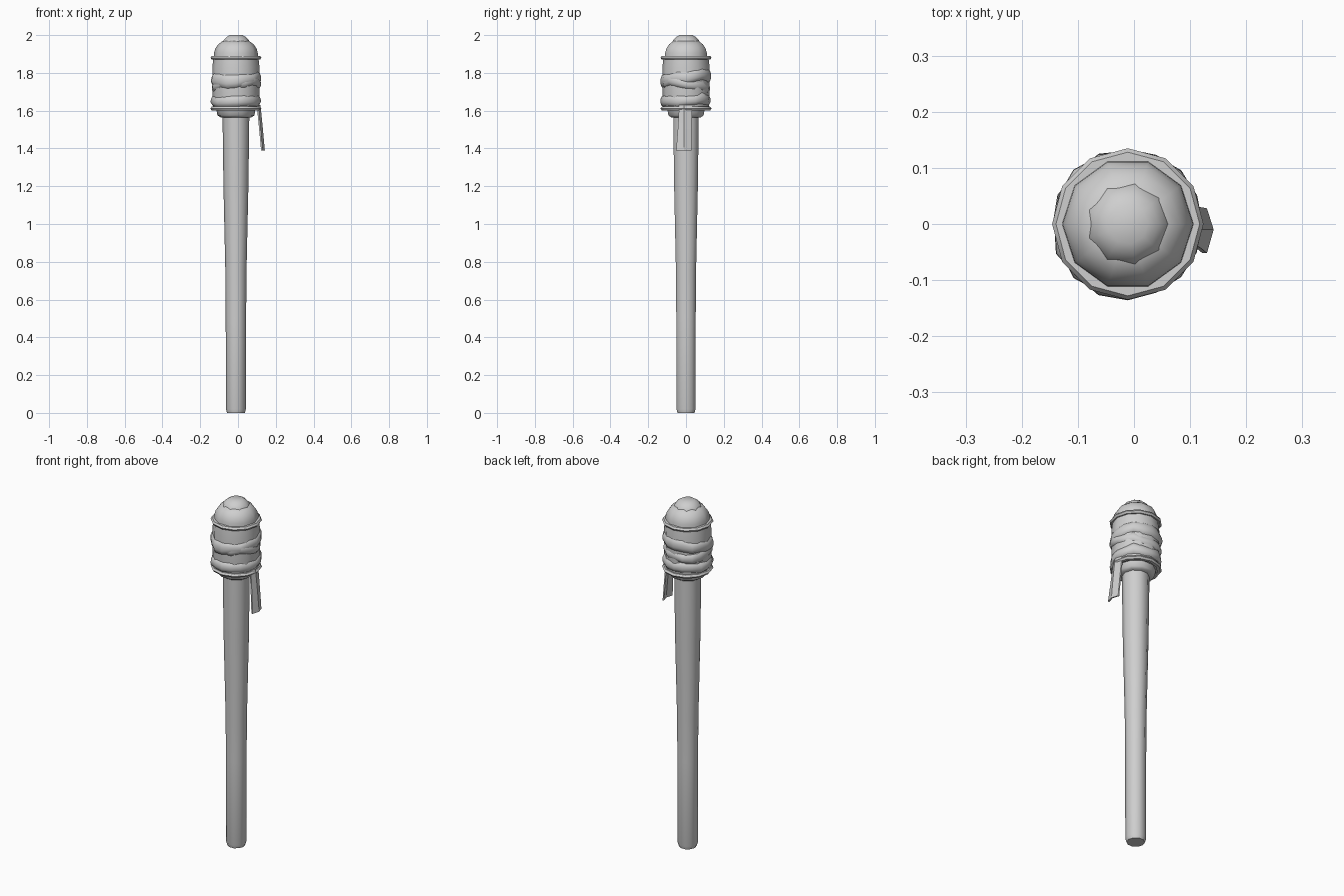
import bpy, bmesh, math, random
from mathutils import Vector

random.seed(4)
cube = bpy.data.objects.get("Cube")
if cube:
    bpy.data.objects.remove(cube, do_unlink=True)

AXIS_X = -0.011

grey = bpy.data.materials.new("plain grey")
grey.use_nodes = True
grey.diffuse_color = (0.62, 0.62, 0.62, 1)
grey.node_tree.nodes["Principled BSDF"].inputs["Base Color"].default_value = grey.diffuse_color


def finish(name, bm, angle=50):
    bmesh.ops.recalc_face_normals(bm, faces=bm.faces)
    mesh = bpy.data.meshes.new(name)
    bm.to_mesh(mesh)
    bm.free()
    mesh.materials.append(grey)
    ob = bpy.data.objects.new(name, mesh)
    bpy.context.collection.objects.link(ob)
    bpy.ops.object.select_all(action='DESELECT')
    ob.select_set(True)
    bpy.context.view_layer.objects.active = ob
    bpy.ops.object.shade_smooth_by_angle(angle=math.radians(angle))
    return ob


def loft(name, rings, closed=False, angle=50):
    """Skin a list of point rings; cap the ends, or join last to first."""
    bm = bmesh.new()
    loops = [[bm.verts.new(p) for p in ring] for ring in rings]
    n = len(loops[0])
    pairs = list(zip(loops, loops[1:]))
    if closed:
        pairs.append((loops[-1], loops[0]))
    else:
        bm.faces.new(loops[0])
        bm.faces.new(loops[-1])
    for a, b in pairs:
        for i in range(n):
            j = (i + 1) % n
            bm.faces.new((a[i], a[j], b[j], b[i]))
    return finish(name, bm, angle)


def turned(name, profile, sides, closed=False):
    """Revolve (radius, height) pairs around the staff's axis."""
    turn = [math.tau * i / sides for i in range(sides)]
    rings = [[(AXIS_X + r * math.cos(t), r * math.sin(t), z) for t in turn]
             for r, z in profile]
    return loft(name, rings, closed)


def wrap(name, z, height, radius, tilt, phase, sides=16):
    """Uneven cloth band wound around the head, tilted and wobbling."""
    rings = []
    for i in range(sides):
        t = math.tau * i / sides
        mid = z + tilt * math.sin(t + phase) + random.uniform(-0.006, 0.006)
        h = height * random.uniform(0.42, 0.56)
        r = radius + random.uniform(-0.004, 0.004)
        section = [(0.114, -h), (r - 0.008, -h * 0.85), (r, -h * 0.3),
                   (r - 0.001, h * 0.3), (r - 0.008, h * 0.8), (0.114, h)]
        rings.append([(AXIS_X + a * math.cos(t), a * math.sin(t), mid + b)
                      for a, b in section])
    return loft(name, rings, closed=True, angle=60)


# Tapered shaft with a slightly rounded foot
turned("shaft", [(0.047, 0), (0.053, 0.02), (0.054, 0.5), (0.056, 0.75),
                 (0.066, 1.2), (0.071, 1.58)], 10)

# Collar, head core, dome and cap
turned("collar", [(0.082, 1.565), (0.098, 1.575), (0.104, 1.61)], 10)
turned("head_core", [(0.118, 1.605), (0.124, 1.65), (0.125, 1.83), (0.118, 1.89)], 12)
turned("dome", [(0.118, 1.875), (0.116, 1.905), (0.109, 1.93),
                (0.093, 1.952), (0.068, 1.97)], 10)
turned("cap", [(0.073, 1.964), (0.068, 1.975), (0.055, 1.988), (0.036, 2.0)], 9)

# Thin rings at both ends of the head
for name, z in (("lower_ring", 1.611), ("upper_ring", 1.88)):
    turned(name, [(0.112, z - 0.01), (0.128, z - 0.01), (0.135, z),
                  (0.128, z + 0.01), (0.112, z + 0.01)], 12, closed=True)

# Cloth wrapping
wrap("lower_wrap", 1.653, 0.062, 0.133, 0.008, 0.6)
wrap("middle_wrap", 1.772, 0.07, 0.135, 0.016, 0.4)
wrap("crossing_wrap", 1.735, 0.06, 0.131, 0.022, 2.6)

# Loose cloth end hanging from the lower ring, creased down its middle
strip = []
for x, z, right, left in ((0.107, 1.63, -0.036, 0.031), (0.119, 1.51, -0.043, 0.03),
                          (0.130, 1.39, -0.052, 0.028)):
    outer = [Vector((x, right, z)), Vector((x + 0.012, -0.01, z)), Vector((x, left, z))]
    strip.append(outer + [p - Vector((0.008, 0, 0)) for p in reversed(outer)])
loft("loose_cloth_end", strip, angle=20)
